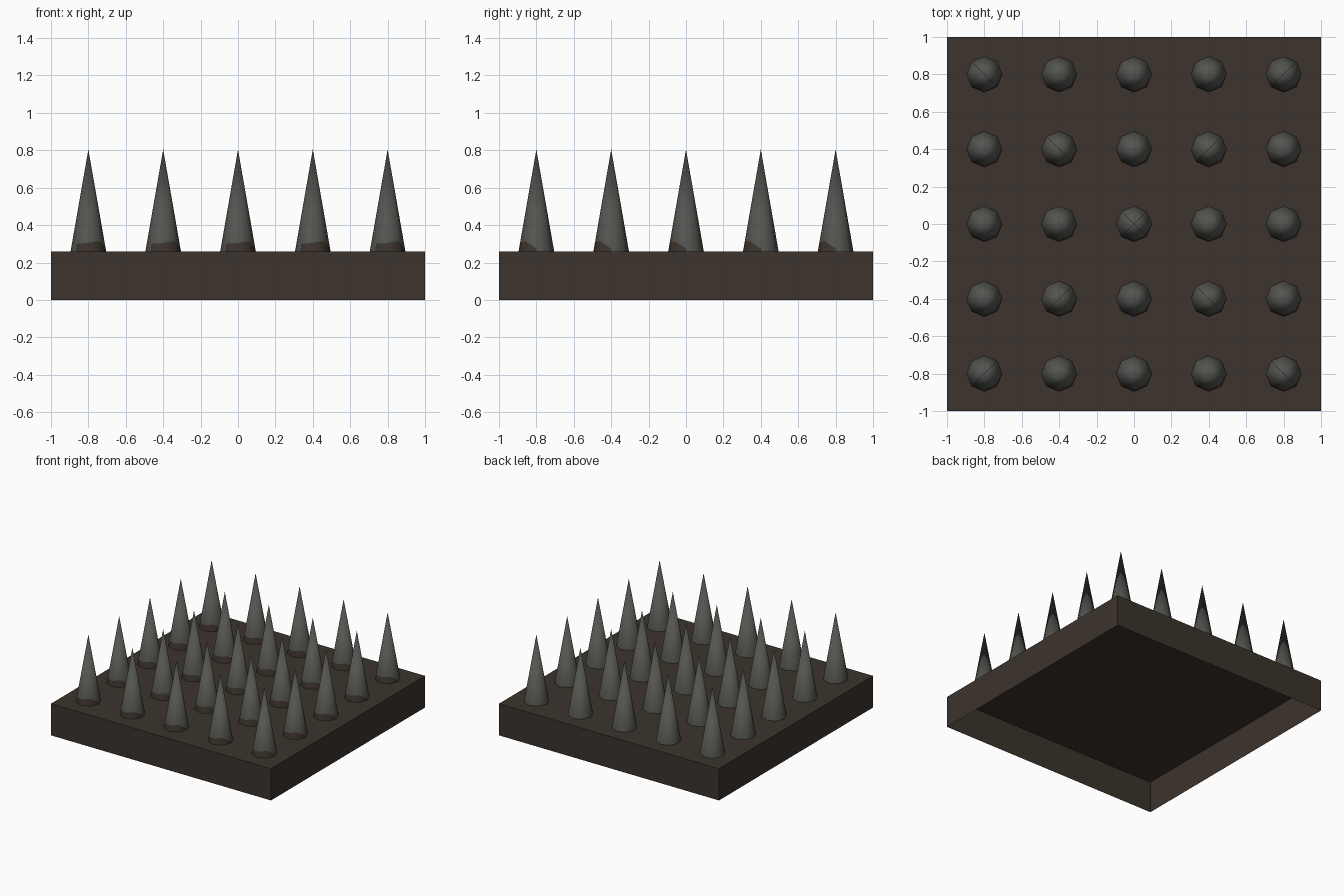
import bpy, bmesh, math

if "Cube" in bpy.data.objects:
    bpy.data.objects.remove(bpy.data.objects["Cube"])

SIZE, BASE_H, TIP_Z = 1.0, 0.26, 0.805
RADIUS, SIDES = 0.095, 8


def material(name, rgb):
    m = bpy.data.materials.new(name)
    m.diffuse_color = (*rgb, 1)
    m.use_nodes = True
    m.node_tree.nodes["Principled BSDF"].inputs["Base Color"].default_value = m.diffuse_color
    return m


brown = material("dark_brown", (0.046, 0.034, 0.026))
steel = material("dark_grey_metal", (0.088, 0.088, 0.079))


def finish(bm, name, mats):
    mesh = bpy.data.meshes.new(name)
    bm.to_mesh(mesh)
    bm.free()
    for m in mats:
        mesh.materials.append(m)
    ob = bpy.data.objects.new(name, mesh)
    bpy.context.collection.objects.link(ob)
    return ob


# Base: thin-walled box, open underneath
bm = bmesh.new()
bmesh.ops.create_cube(bm, size=1)
for v in bm.verts:
    v.co = (v.co.x * 2 * SIZE, v.co.y * 2 * SIZE, (v.co.z + 0.5) * BASE_H)
bm.normal_update()
bmesh.ops.delete(bm, geom=[f for f in bm.faces if f.normal.z < -0.5],
                 context='FACES_ONLY')
finish(bm, "base", [brown])

# Spike: cone with an uneven stained band low on its front side
STAIN = {5: 0.04, 6: 0.045, 7: 0.055, 0: 0.015}   # band height by corner
height = TIP_Z - BASE_H
bm = bmesh.new()
tip = bm.verts.new((0, 0, height))
low, mid = [], []
for i in range(SIDES):
    a = math.tau * i / SIDES
    h = STAIN.get(i, 0.02)
    for ring, z in ((low, 0), (mid, h)):
        r = RADIUS * (1 - z / height)
        ring.append(bm.verts.new((r * math.cos(a), r * math.sin(a), z)))
for i in range(SIDES):
    j = (i + 1) % SIDES
    band = bm.faces.new((low[i], low[j], mid[j], mid[i]))
    band.material_index = 1 if i in (5, 6, 7) else 0
    bm.faces.new((mid[i], mid[j], tip))
for f in bm.faces:
    f.smooth = True
spike = finish(bm, "spike", [steel, brown])

# Five by five grid of spikes
spots = [(0.4 * (c - 2), 0.4 * (r - 2)) for r in range(5) for c in range(5)]
for n, (x, y) in enumerate(spots):
    ob = spike if n == 0 else spike.copy()
    if n:
        bpy.context.collection.objects.link(ob)
    ob.location = (x, y, BASE_H)
